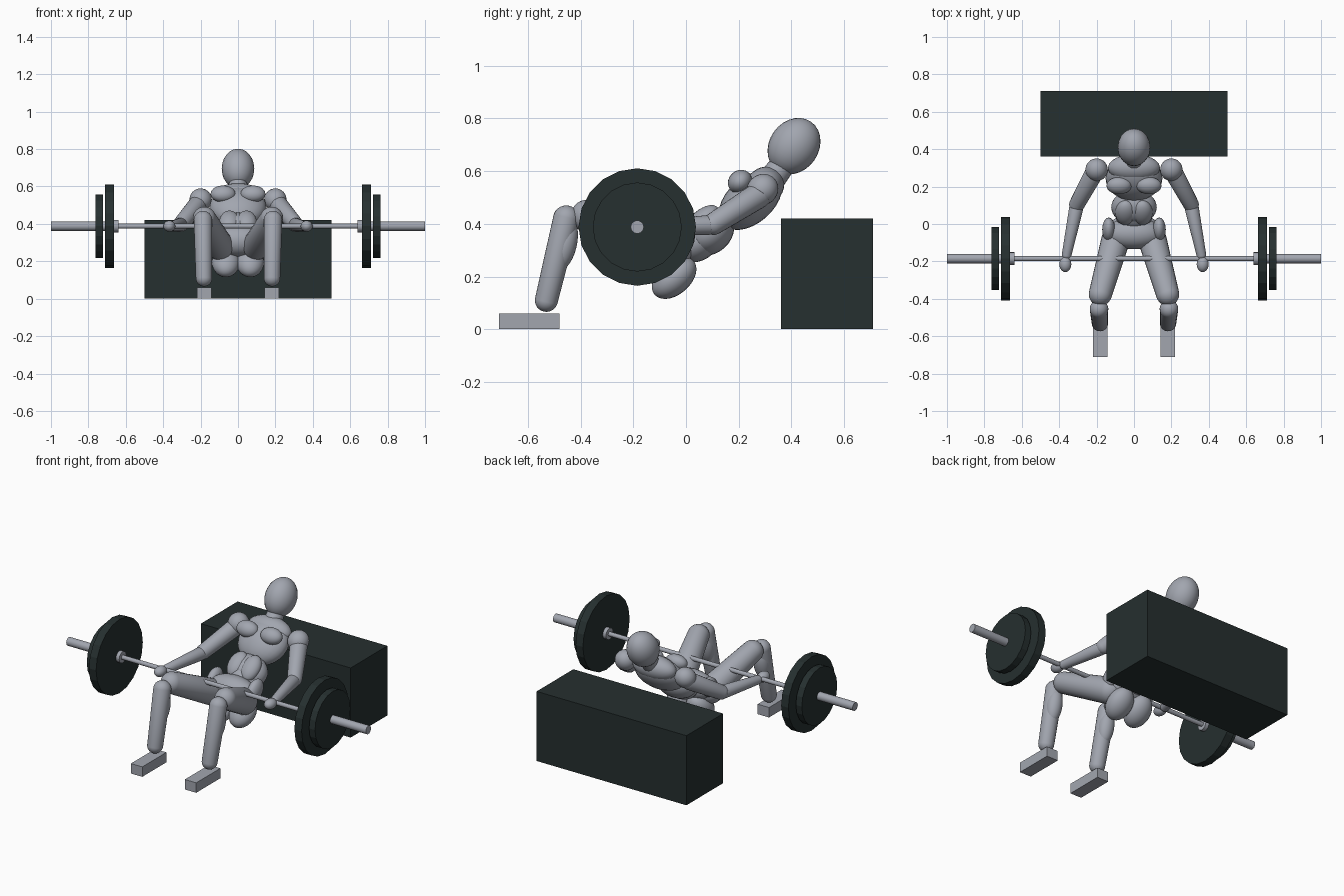
import bpy, bmesh, math
from mathutils import Vector, Matrix

if "Cube" in bpy.data.objects:
    bpy.data.objects.remove(bpy.data.objects["Cube"])


def material(name, rgb):
    m = bpy.data.materials.new(name)
    m.diffuse_color = (*rgb, 1)
    m.use_nodes = True
    m.node_tree.nodes["Principled BSDF"].inputs["Base Color"].default_value = m.diffuse_color
    return m


GREY = material("light grey", (0.36, 0.38, 0.43))
DARK = material("dark green grey", (0.019, 0.029, 0.029))
TILT = math.radians(49)   # lean of the torso


def finish(name, bm, mat, smooth=True):
    me = bpy.data.meshes.new(name)
    bm.normal_update()
    bm.to_mesh(me)
    bm.free()
    me.materials.append(mat)
    ob = bpy.data.objects.new(name, me)
    bpy.context.collection.objects.link(ob)
    if smooth:
        bpy.ops.object.select_all(action='DESELECT')
        ob.select_set(True)
        bpy.context.view_layer.objects.active = ob
        bpy.ops.object.shade_smooth_by_angle(angle=math.radians(40))
    return ob


def ellipsoid(name, loc, radii, tilt=TILT):
    bm = bmesh.new()
    bmesh.ops.create_uvsphere(bm, u_segments=24, v_segments=14, radius=1)
    bm.transform(Matrix.Translation(loc) @ Matrix.Rotation(-tilt, 4, 'X')
                 @ Matrix.Diagonal((*radii, 1)))
    return finish(name, bm, GREY)


def limb(name, a, b, ra, rb):
    """Tapered capsule from a to b."""
    a, b = Vector(a), Vector(b)
    d = b - a
    bm = bmesh.new()
    bmesh.ops.create_uvsphere(bm, u_segments=24, v_segments=13, radius=1)
    for v in bm.verts:
        top = v.co.z > 0
        v.co *= rb if top else ra
        if top:
            v.co.z += d.length
    bm.transform(Matrix.Translation(a)
                 @ d.to_track_quat('Z', 'Y').to_matrix().to_4x4())
    return finish(name, bm, GREY)


def box(name, lo, hi, mat):
    lo, hi = Vector(lo), Vector(hi)
    bm = bmesh.new()
    bmesh.ops.create_cube(bm, size=1)
    bm.transform(Matrix.Translation((lo + hi) / 2)
                 @ Matrix.Diagonal((*(hi - lo), 1)))
    return finish(name, bm, mat, False)


def disc(name, x0, x1, r, mat, sides=20, smooth=False):
    """Cylinder along the barbell axis."""
    bm = bmesh.new()
    bmesh.ops.create_cone(bm, cap_ends=True, segments=sides, radius1=r,
                          radius2=r, depth=abs(x1 - x0))
    bm.transform(Matrix.Translation(((x0 + x1) / 2, -0.185, 0.388))
                 @ Matrix.Rotation(math.pi / 2, 4, 'Y'))
    return finish(name, bm, mat, smooth)


# bench
box("bench", (-0.5, 0.36, 0), (0.5, 0.71, 0.42), DARK)

# barbell
disc("bar", -0.66, 0.66, 0.013, GREY, 16, True)
for s, side in ((-1, "left"), (1, "right")):
    disc(side + "_sleeve", s * 0.65, s * 1.0, 0.025, GREY, 16, True)
    disc(side + "_collar", s * 0.64, s * 0.662, 0.034, GREY, 16, True)
    disc(side + "_large_plate", s * 0.662, s * 0.71, 0.223, DARK)
    disc(side + "_small_plate", s * 0.722, s * 0.762, 0.169, DARK)

# head and torso
ellipsoid("head", (0, 0.41, 0.695), (0.087, 0.094, 0.113), math.radians(35))
limb("neck", (0, 0.31, 0.55), (0, 0.38, 0.64), 0.055, 0.045)
ellipsoid("upper_chest", (0, 0.30, 0.545), (0.14, 0.07, 0.075))
ellipsoid("chest", (0, 0.245, 0.49), (0.152, 0.088, 0.14))
ellipsoid("waist", (0, 0.09, 0.37), (0.122, 0.083, 0.1))
ellipsoid("lower_back", (0, 0.05, 0.34), (0.1, 0.075, 0.1))
ellipsoid("pelvis", (0, -0.05, 0.31), (0.155, 0.085, 0.085))

# mirrored body parts
for s, side in ((-1, "left"), (1, "right")):
    ellipsoid(side + "_breast", (s * 0.08, 0.205, 0.56), (0.067, 0.043, 0.048))
    ellipsoid(side + "_abdominal", (s * 0.045, 0.06, 0.41), (0.055, 0.042, 0.08))
    ellipsoid(side + "_hip", (s * 0.135, -0.03, 0.335), (0.035, 0.055, 0.07))
    ellipsoid(side + "_glute", (s * 0.065, -0.045, 0.195), (0.075, 0.063, 0.098))
    ellipsoid(side + "_shoulder", (s * 0.2, 0.29, 0.53), (0.06, 0.058, 0.062))
    limb(side + "_upper_arm", (s * 0.215, 0.27, 0.505),
         (s * 0.305, 0.105, 0.4), 0.05, 0.042)
    limb(side + "_forearm", (s * 0.31, 0.08, 0.395),
         (s * 0.36, -0.165, 0.385), 0.038, 0.026)
    ellipsoid(side + "_hand", (s * 0.367, -0.215, 0.388), (0.032, 0.042, 0.03), 0)
    limb(side + "_thigh", (s * 0.1, -0.09, 0.285),
         (s * 0.18, -0.375, 0.43), 0.077, 0.062)
    limb(side + "_shin", (s * 0.187, -0.455, 0.42),
         (s * 0.182, -0.53, 0.11), 0.05, 0.044)
    ellipsoid(side + "_calf", (s * 0.185, -0.46, 0.32), (0.046, 0.045, 0.1),
              math.radians(14))
    box(side + "_foot", (s * 0.18 - 0.038, -0.71, 0),
        (s * 0.18 + 0.038, -0.48, 0.06), GREY)
